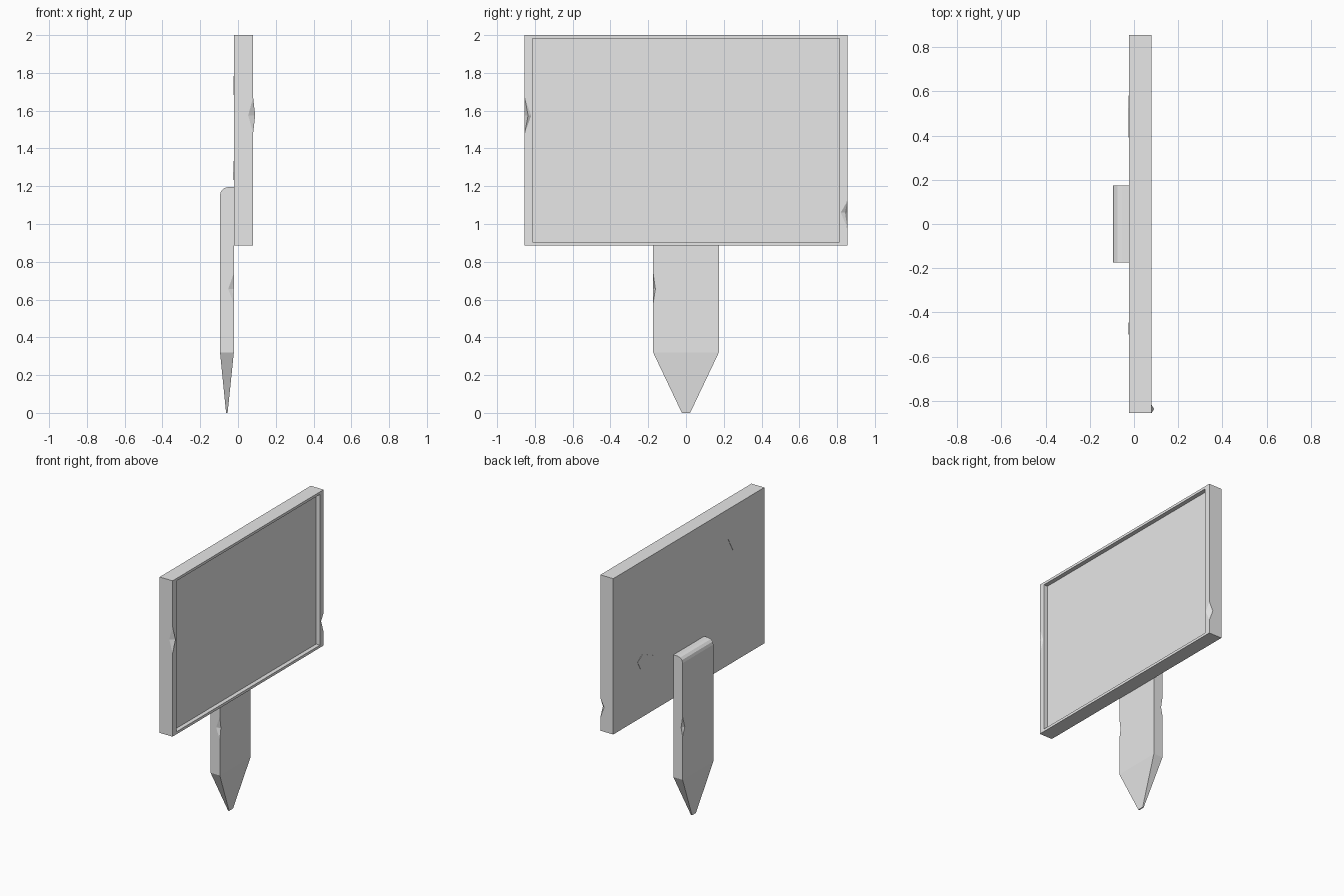
import bpy, bmesh
from mathutils import Matrix, Vector

if "Cube" in bpy.data.objects:
    bpy.data.objects.remove(bpy.data.objects["Cube"], do_unlink=True)

grey = bpy.data.materials.new("plain_grey")
grey.use_nodes = True
COLOUR = (0.8, 0.8, 0.8, 1)
grey.diffuse_color = COLOUR
grey.node_tree.nodes["Principled BSDF"].inputs["Base Color"].default_value = COLOUR


def finish(bm, name):
    bmesh.ops.recalc_face_normals(bm, faces=bm.faces[:])
    mesh = bpy.data.meshes.new(name)
    bm.to_mesh(mesh)
    bm.free()
    mesh.materials.append(grey)
    obj = bpy.data.objects.new(name, mesh)
    bpy.context.collection.objects.link(obj)
    return obj


def box(low, high):
    bm = bmesh.new()
    low, high = Vector(low), Vector(high)
    size = high - low
    bmesh.ops.create_cube(bm, size=1, matrix=Matrix.Translation((low + high) / 2)
                          @ Matrix.Diagonal((*size, 1)))
    bm.normal_update()
    return bm


def face_towards(bm, direction):
    return max(bm.faces, key=lambda f: f.normal.dot(Vector(direction)))


def chip(bm, x, y, bottom, middle, top, reach_x, reach_y, core):
    """Replace a stretch of the upright edge at (x, y) with a four-sided nick."""
    bm.normal_update()
    edge = next(e for e in bm.edges if all(
        abs(v.co.x - x) < 1e-4 and abs(v.co.y - y) < 1e-4 for v in e.verts))
    a, b = sorted(edge.verts, key=lambda v: v.co.z)
    low = bm.verts.new((x, y, bottom))
    high = bm.verts.new((x, y, top))
    centre = bm.verts.new((x + core[0], y + core[1], middle))
    loops = []
    for face in edge.link_faces:
        on_x = abs(face.normal.x) > abs(face.normal.y)
        side = bm.verts.new((x, y + reach_y, middle) if on_x
                            else (x + reach_x, y, middle))
        ring = list(face.verts)
        i = ring.index(a)
        ring = ring[i:] + ring[:i]
        if ring[1] == b:
            ring[1:1] = [low, side, high]
        else:
            ring += [high, side, low]
        loops += [ring, [low, side, centre], [side, high, centre]]
    bmesh.ops.delete(bm, geom=[edge], context='EDGES')
    for ring in loops:
        bm.faces.new(ring)


# Sign board with a recessed panel on its face
HALF = 0.854
BACK, FACE = -0.022, 0.08
bm = box((BACK, -HALF, 0.885), (FACE, HALF, 2))
panel = face_towards(bm, (1, 0, 0))
bmesh.ops.inset_individual(bm, faces=[panel], thickness=0.026)
for v in panel.verts:
    v.co.y = 0.812 if v.co.y > 0 else -0.812
panel = bmesh.ops.extrude_discrete_faces(bm, faces=[panel])["faces"][0]
bmesh.ops.translate(bm, verts=panel.verts[:], vec=(-0.03, 0, 0))
chip(bm, FACE, -HALF, 1.48, 1.575, 1.67, -0.026, 0.035, (0.011, 0.018))
chip(bm, FACE, HALF, 0.98, 1.06, 1.12, -0.03, -0.035, (-0.012, -0.012))
finish(bm, "sign_board")

# Stake with a rounded rear top edge and a pointed foot
REAR, WIDE = -0.095, 0.174
bm = box((REAR, -WIDE, 0.32), (BACK, WIDE, 1.195))
rear_top = [e for e in bm.edges
            if all(v.co.x < -0.09 and v.co.z > 1 for v in e.verts)]
bmesh.ops.bevel(bm, geom=rear_top, offset=0.04, segments=3, profile=0.5,
                affect='EDGES')
bm.normal_update()
foot = face_towards(bm, (0, 0, -1))
foot = bmesh.ops.extrude_discrete_faces(bm, faces=[foot])["faces"][0]
for v in foot.verts:
    v.co = (-0.055 if v.co.x > -0.06 else -0.063,
            0.022 if v.co.y > 0 else -0.022, 0)
chip(bm, BACK, -WIDE, 0.58, 0.655, 0.74, -0.03, 0.012, (-0.008, 0.01))
chip(bm, REAR, WIDE, 0.63, 0.69, 0.77, 0.012, -0.025, (0.01, -0.01))
finish(bm, "stake")


# Thin scars on the back of the board, outlined in (y, z)
def scar(name, outline):
    bm = bmesh.new()
    face = bm.faces.new([bm.verts.new((BACK + 0.001, y, z)) for y, z in outline])
    raised = bmesh.ops.extrude_face_region(bm, geom=[face], use_keep_orig=True)["geom"]
    bmesh.ops.translate(bm, vec=(-0.003, 0, 0), verts=[
        v for v in raised if isinstance(v, bmesh.types.BMVert)])
    finish(bm, name)


scar("large_scar", [(0.525, 1.333), (0.39, 1.274), (0.547, 1.234), (0.581, 1.297)])
scar("small_scar", [(-0.445, 1.783), (-0.49, 1.751), (-0.5, 1.683)])
